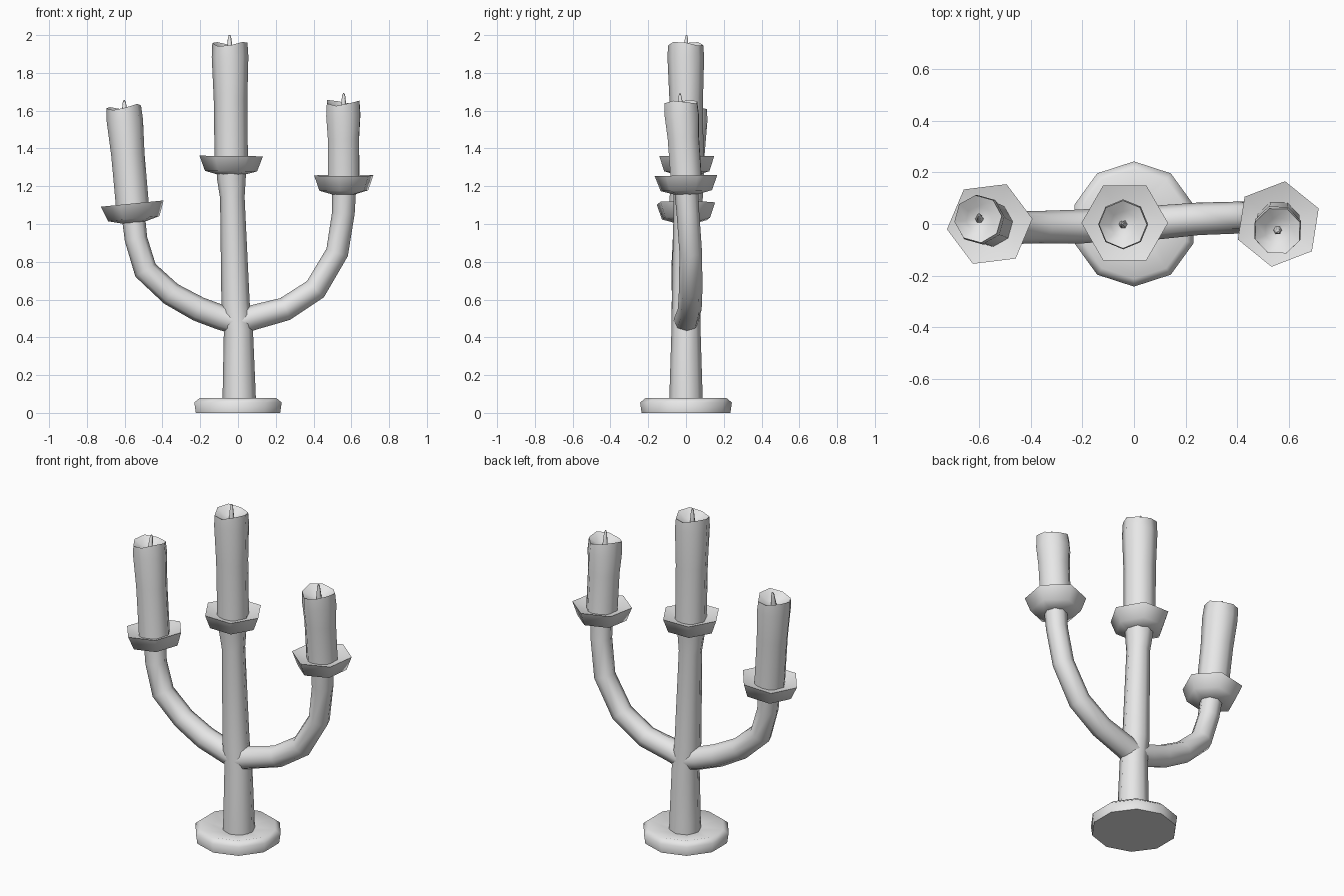
import bpy
import bmesh
import math
from mathutils import Vector

cube = bpy.data.objects.get("Cube")
if cube:
    bpy.data.objects.remove(cube, do_unlink=True)

grey = bpy.data.materials.new("plain_grey")
grey.use_nodes = True
grey.diffuse_color = (0.8, 0.8, 0.8, 1)
grey.node_tree.nodes["Principled BSDF"].inputs["Base Color"].default_value = (0.8, 0.8, 0.8, 1)


def loft(name, rings, sides, phase=0.0):
    """Skin rings of (centre, axis, radius, wobble) into a closed solid."""
    bm = bmesh.new()
    loops = []
    for centre, axis, radius, wobble in rings:
        axis = Vector(axis).normalized()
        u = Vector((0, 1, 0)).cross(axis).normalized()
        v = axis.cross(u)
        loop = []
        for i in range(sides):
            a = math.radians(phase) + math.tau * i / sides
            lift = axis * wobble * math.cos(2 * a + 1)
            loop.append(bm.verts.new(Vector(centre) + radius * (u * math.cos(a) + v * math.sin(a)) + lift))
        loops.append(loop)
    for low, high in zip(loops, loops[1:]):
        for i in range(sides):
            j = (i + 1) % sides
            bm.faces.new((low[i], low[j], high[j], high[i]))
    bm.faces.new(loops[0][::-1])
    bm.faces.new(loops[-1])
    bmesh.ops.recalc_face_normals(bm, faces=bm.faces)
    mesh = bpy.data.meshes.new(name)
    bm.to_mesh(mesh)
    bm.free()
    mesh.materials.append(grey)
    obj = bpy.data.objects.new(name, mesh)
    bpy.context.collection.objects.link(obj)
    bpy.ops.object.select_all(action="DESELECT")
    obj.select_set(True)
    bpy.context.view_layer.objects.active = obj
    bpy.ops.object.shade_smooth_by_angle(angle=math.radians(65))
    return obj


def lathe(name, origin, axis, profile, sides, phase=0.0):
    """Loft a (height, radius, wobble) profile along a straight axis."""
    axis = Vector(axis).normalized()
    loft(name, [(Vector(origin) + axis * h, axis, r, w) for h, r, w in profile], sides, phase)


def tube(name, path, radii, sides=8):
    """Loft along a bent path, each ring square to the local direction."""
    pts = [Vector(p) for p in path]
    rings = []
    for i, p in enumerate(pts):
        a = pts[max(i - 1, 0)]
        b = pts[min(i + 1, len(pts) - 1)]
        direction = (p - a).normalized() + (b - p).normalized()
        rings.append((p, direction, radii[i], 0))
    loft(name, rings, sides)


# Foot and stem
lathe("foot", (0, 0, 0), (0, 0, 1),
      [(0, 0.235, 0), (0.055, 0.243, 0), (0.08, 0.212, 0), (0.055, 0.08, 0)], 10, 90)
tube("stem",
     [(0.007, 0, 0.03), (0.006, 0, 0.12), (0.002, 0, 0.44), (-0.013, 0, 0.58),
      (-0.03, 0, 1.14), (-0.035, 0, 1.24), (-0.035, 0, 1.3)],
     [0.089, 0.087, 0.077, 0.075, 0.065, 0.076, 0.08])

# Curved arms
tube("right_arm",
     [(0, 0, 0.48), (-0.09, 0, 0.505), (-0.21, -0.01, 0.55), (-0.355, -0.012, 0.63),
      (-0.49, -0.015, 0.755), (-0.54, -0.01, 0.92), (-0.555, 0, 1.05)],
     [0.068, 0.066, 0.066, 0.063, 0.063, 0.06, 0.062])
tube("left_arm",
     [(0, 0, 0.48), (0.08, 0.005, 0.505), (0.25, 0.02, 0.55), (0.41, 0.025, 0.655),
      (0.525, 0.025, 0.85), (0.558, 0.01, 1.06), (0.562, 0, 1.2)],
     [0.068, 0.066, 0.063, 0.062, 0.06, 0.06, 0.064])


def candle(side, base, top, dish_axis, turn, wick_tip):
    """Six-sided drip dish, melted candle and wick."""
    lathe(side + "_drip_dish", base, dish_axis,
          [(-0.1, 0.065, 0), (-0.08, 0.138, 0), (0, 0.168, 0), (-0.025, 0.085, 0)], 6, turn)
    base, top, tip = Vector(base), Vector(top), Vector(wick_tip)
    axis = top - base
    h = axis.length
    lathe(side + "_candle", base, axis,
          [(-0.04, 0.088, 0), (h * 0.5, 0.089, 0), (h - 0.08, 0.097, 0), (h - 0.012, 0.093, 0.012),
           (h - 0.04, 0.05, 0.006), (h - 0.055, 0.02, 0)], 8, turn)
    foot = top - axis.normalized() * 0.07
    rise = tip - foot
    lathe(side + "_wick", foot, rise,
          [(0, 0.018, 0), (rise.length * 0.5, 0.013, 0), (rise.length * 0.85, 0.009, 0),
           (rise.length, 0.004, 0)], 6)


candle("middle", (-0.036, 0.004, 1.36), (-0.043, -0.002, 1.965), (0.01, 0, 1), 0, (-0.045, 0.003, 2.0))
candle("right", (-0.56, 0, 1.108), (-0.606, 0.02, 1.628), (-0.1, 0, 1), 7, (-0.602, 0.035, 1.655))
candle("left", (0.56, 0, 1.257), (0.557, -0.028, 1.655), (0, -0.02, 1), 21, (0.56, -0.033, 1.692))
